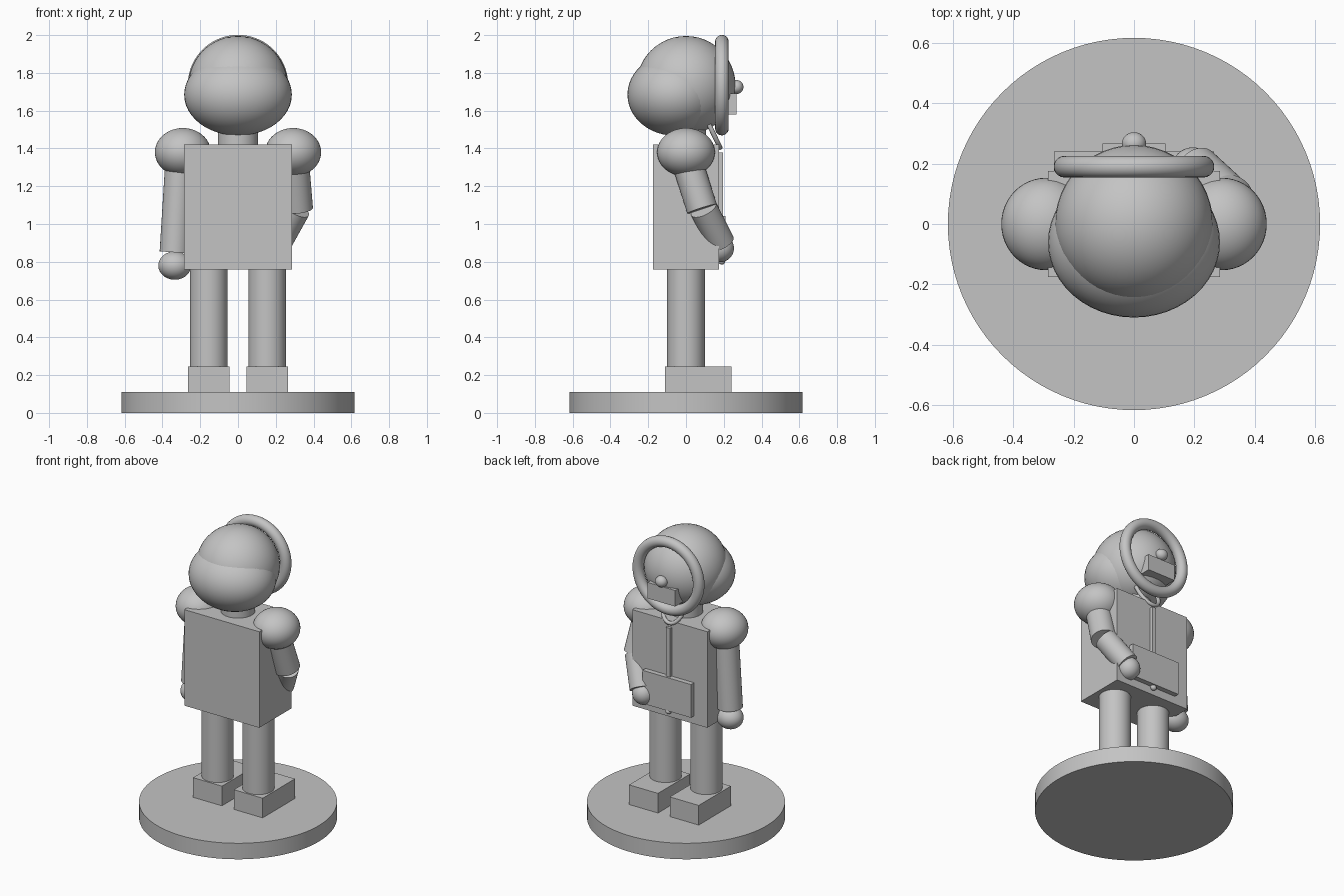
import bpy
import math
from mathutils import Vector

cube = bpy.data.objects.get("Cube")
if cube:
    bpy.data.objects.remove(cube, do_unlink=True)

grey = bpy.data.materials.new("plain_grey")
grey.use_nodes = True
grey.diffuse_color = (0.55, 0.55, 0.55, 1)
grey.node_tree.nodes["Principled BSDF"].inputs["Base Color"].default_value = (0.55, 0.55, 0.55, 1)


def finish(name, smooth=True):
    ob = bpy.context.object
    ob.name = name
    ob.data.materials.append(grey)
    if smooth:
        bpy.ops.object.shade_smooth_by_angle(angle=math.radians(40))
    return ob


def box(name, low, high):
    low, high = Vector(low), Vector(high)
    bpy.ops.mesh.primitive_cube_add(size=1, location=(low + high) / 2)
    bpy.context.object.scale = high - low
    return finish(name, False)


def ball(name, center, radii):
    bpy.ops.mesh.primitive_uv_sphere_add(segments=48, ring_count=24, location=center)
    bpy.context.object.scale = radii
    return finish(name)


def rod(name, start, end, radius, sides=48):
    start, end = Vector(start), Vector(end)
    axis = end - start
    bpy.ops.mesh.primitive_cylinder_add(vertices=sides, radius=radius, depth=axis.length,
                                        location=(start + end) / 2)
    bpy.context.object.rotation_euler = axis.to_track_quat('Z', 'Y').to_euler()
    return finish(name)


# Round stand
rod("stand", (0, 0, 0), (0, 0, 0.11), 0.617, 96)

# Boots, legs and shoulders on both sides
for side, s in (("right", -1), ("left", 1)):
    box(side + "_boot", (s * 0.155 - 0.11, -0.11, 0.11), (s * 0.155 + 0.11, 0.24, 0.245))
    rod(side + "_leg", (s * 0.155, 0, 0.24), (s * 0.155, 0, 0.78), 0.1)
    ball(side + "_shoulder", (s * 0.292, 0, 1.38), (0.148, 0.153, 0.128))

# Torso and neck
box("torso", (-0.285, -0.176, 0.76), (0.285, 0.176, 1.42))
rod("neck", (0, 0, 1.4), (0, 0, 1.56), 0.107)

# Straight arm
rod("right_arm", (-0.302, 0, 1.38), (-0.335, 0, 0.85), 0.08)
ball("right_hand", (-0.335, 0, 0.78), (0.087, 0.08, 0.075))

# Bent arm, with the hand resting on the chest panel
rod("left_upper_arm", (0.29, -0.01, 1.38), (0.315, 0.085, 1.08), 0.082)
rod("left_forearm", (0.31, 0.093, 1.08), (0.21, 0.185, 0.9), 0.074)
ball("left_hand", (0.195, 0.18, 0.872), (0.072, 0.074, 0.074))

# Head with fuller lower back
ball("head", (0, 0, 1.735), (0.262, 0.262, 0.26))
ball("head_back", (0, -0.06, 1.685), (0.285, 0.25, 0.217))

# Ring around the face
bpy.ops.mesh.primitive_torus_add(major_radius=0.23, minor_radius=0.036, major_segments=72,
                                 minor_segments=20, location=(0, 0.19, 1.735),
                                 rotation=(math.pi / 2, 0, 0))
finish("face_ring")

# Muzzle and nose
box("muzzle", (-0.105, 0.18, 1.58), (0.105, 0.267, 1.69))
ball("nose", (0, 0.267, 1.725), (0.04, 0.037, 0.037))

# Chest panel, zip and zip pull
box("chest_panel", (-0.185, 0.17, 0.815), (0.185, 0.21, 1.043))
box("zip", (-0.016, 0.17, 0.81), (0.016, 0.196, 1.378))
ball("zip_pull", (0, 0.19, 0.803), (0.02, 0.018, 0.018))

# Loop hanging at the front of the neck
curve = bpy.data.curves.new("neck_loop", 'CURVE')
curve.dimensions = '3D'
curve.bevel_depth = 0.013
curve.bevel_resolution = 3
line = curve.splines.new('POLY')
steps = 16
line.points.add(steps)
for i, p in enumerate(line.points):
    t = math.pi * i / steps
    drop = math.sin(t)
    p.co = (0.085 * math.cos(t), 0.12 + 0.06 * drop, 1.53 - 0.125 * drop, 1)
curve.materials.append(grey)
bpy.context.collection.objects.link(bpy.data.objects.new("neck_loop", curve))
